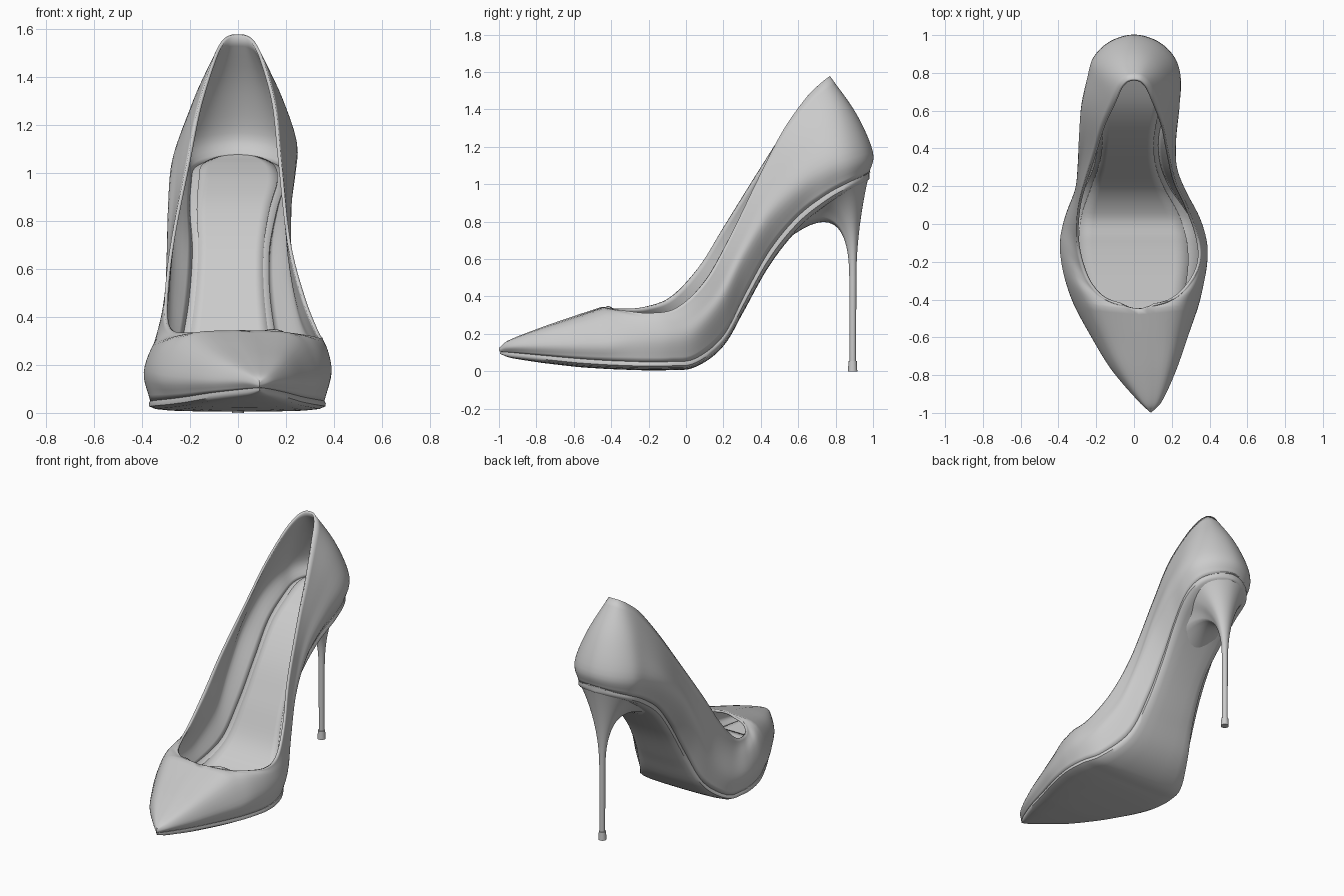
import bpy, bmesh, math
from mathutils import Vector as V

if "Cube" in bpy.data.objects:
    bpy.data.objects.remove(bpy.data.objects["Cube"])

# Rails run from toe (0) to back of heel (16): feather edge, widest line, top edge
BACK_E = [(.205, .75, .945), (.19, .87, 1.01), (.11, .95, 1.045), (0, .98, 1.06)]
BACK_W = [(.248, .77, 1.1), (.215, .88, 1.14), (.125, .965, 1.16), (0, 1, 1.17)]
BACK_T = [(.11, .64, 1.46), (.075, .72, 1.54), (.04, .76, 1.572), (0, .77, 1.578)]
RIDGE = [(.09, -.99, .13), (.085, -.95, .165), (.075, -.8, .225), (.05, -.63, .285), (.02, -.45, .345)]
EDGE_Y = [-.995, -.93, -.77, -.58, -.43, -.31, -.2, -.08, .05, .2, .32, .45, .6]
EDGE_Z = [.105, .1, .085, .068, .058, .053, .05, .052, .068, .19, .42, .65, .83]
WIDE_Y = [-1, -.935, -.77, -.58, -.43, -.31, -.2, -.09, .04, .19, .31, .45, .62]
WIDE_Z = [.115, .13, .14, .15, .16, .17, .17, .17, .2, .36, .6, .83, 1.0]
DROP = [.012, .03, .04, .045, .045, .045, .045, .045, .045, .055, .08, .08, .07, .06, .05, .04, .03]


def flip(pts, s):
    return [V((s * x, y, z)) for x, y, z in pts]


def rail(xs, ys, zs, back, s):
    return [V(p) for p in zip(xs, ys, zs)] + flip(back, s)


def spline(p, t):
    """Catmull-Rom through points; mirrored across x=0 at the heel seam."""
    i = max(0, min(int(t), len(p) - 2))
    f = t - i
    b, c = p[i], p[i + 1]
    a = p[i - 1] if i else 2 * b - c
    if i + 2 < len(p):
        d = p[i + 2]
    elif abs(c.x) < 1e-6:
        d = V((-b.x, b.y, b.z))
    else:
        d = 2 * c - b
    return .5 * (2 * b + (c - a) * f + (2 * a - 5 * b + 4 * c - d) * f * f + (3 * b - a - 3 * c + d) * f ** 3)


SIDES = {
    1: dict(
        edge=rail([.09, .13, .2, .265, .315, .345, .36, .35, .3, .2, .15, .14, .17], EDGE_Y, EDGE_Z, BACK_E, 1),
        wide=rail([.09, .15, .225, .29, .34, .37, .388, .385, .345, .265, .222, .22, .24], WIDE_Y, WIDE_Z, BACK_W, 1),
        top=[V(RIDGE[-1])] + [V(p) for p in [
            (.19, -.41, .337), (.3, -.31, .322), (.35, -.19, .312), (.335, -.05, .34), (.28, .1, .48),
            (.22, .23, .71), (.18, .4, 1.06), (.155, .52, 1.29)]] + flip(BACK_T, 1)),
    -1: dict(
        edge=rail([.09, .035, -.1, -.21, -.285, -.335, -.36, -.365, -.34, -.27, -.22, -.2, -.21], EDGE_Y, EDGE_Z, BACK_E, -1),
        wide=rail([.09, .02, -.12, -.235, -.315, -.36, -.385, -.392, -.365, -.31, -.295, -.29, -.28], WIDE_Y, WIDE_Z, BACK_W, -1),
        top=[V(RIDGE[-1])] + [V(p) for p in [
            (-.12, -.415, .34), (-.215, -.34, .335), (-.275, -.22, .345), (-.305, -.08, .4), (-.3, .07, .56),
            (-.27, .2, .77), (-.21, .38, 1.06), (-.165, .52, 1.28)]] + flip(BACK_T, -1)),
}
RIDGE = [V(p) for p in RIDGE]


def add_grid(bm, rows, reverse=False, loop=False):
    vs = [[bm.verts.new(p) for p in r] for r in rows]
    n = len(rows[0])
    for a, b in zip(vs, vs[1:]):
        for j in range(n if loop else n - 1):
            k = (j + 1) % n
            q = [a[j], b[j], b[k], a[k]]
            bm.faces.new(q[::-1] if reverse else q)
    return vs


def finish(name, bm, thick=0, fix=True):
    bmesh.ops.remove_doubles(bm, verts=bm.verts, dist=1e-4)
    if fix:
        bmesh.ops.recalc_face_normals(bm, faces=bm.faces)
    me = bpy.data.meshes.new(name)
    bm.to_mesh(me)
    bm.free()
    ob = bpy.data.objects.new(name, me)
    bpy.context.collection.objects.link(ob)
    bpy.ops.object.select_all(action='DESELECT')
    ob.select_set(True)
    bpy.context.view_layer.objects.active = ob
    if thick:
        m = ob.modifiers.new("thickness", 'SOLIDIFY')
        m.thickness, m.offset = thick, -1
    bpy.ops.object.shade_smooth_by_angle(angle=math.radians(40))
    return ob


# Upper: both walls meet along the vamp ridge and the heel seam
STEPS = [i / 6 for i in range(97)]
bm = bmesh.new()
for s, d in SIDES.items():
    rows = []
    for u in STEPS:
        e, w = spline(d['edge'], u), spline(d['wide'], u)
        t = spline(RIDGE, u) if u <= 4 else spline(d['top'], u - 4)
        f = max(0, min(1, (u - 4) / 5))
        k, m = .3 + .08 * f, .88 - .38 * f
        c = w.lerp(t, k)
        c.z = w.z + (t.z - w.z) * m
        rows.append([spline([e, w, c, t + V((1e-5, 0, 0))], v / 5) for v in range(16)])
    add_grid(bm, rows, s < 0)
finish("upper", bm, .014, False)


def edges(u):
    return spline(SIDES[-1]['edge'], u), spline(SIDES[1]['edge'], u)


# Outsole: thin closed slab following the feather edge
bm = bmesh.new()
rows = []
for u in STEPS:
    l, r = edges(u)
    i = min(int(u), 15)
    h = DROP[i] + (DROP[i + 1] - DROP[i]) * (u - i)
    row = []
    for a, dz in [(0, 0), (-.008, .25), (-.006, .5), (.03, .75), (.12, .9), (.3, .98), (.5, 1),
                  (.7, .98), (.88, .9), (.97, .75), (1.006, .5), (1.008, .25), (1, 0)]:
        row.append(l.lerp(r, a) - V((0, 0, h * dz)))
    rows.append(row)
add_grid(bm, rows, loop=True)
finish("outsole", bm)


# Insole and its raised sock pad
def footbed(name, u0, u1, width, lift):
    bm = bmesh.new()
    rows = []
    for i in range(81):
        l, r = edges(u0 + (u1 - u0) * i / 80)
        rows.append([l.lerp(r, .5 + width * (j / 8 - .5)) + V((0, 0, lift)) for j in range(9)])
    add_grid(bm, rows, True)
    for f in bm.faces:
        f.normal_update()
        if f.normal.z < 0:
            f.normal_flip()
    finish(name, bm, .012, False)


footbed("insole", .5, 15.95, .97, .014)
footbed("sock_pad", 2.5, 15.6, .8, .022)

# Heel: cup under the heel seat sweeping down to a thin stem
U0, N = 11.4, 24
ring = []
for i in range(N + 1):
    f = i / N
    ring.append((spline(SIDES[1]['edge'], U0 + (16 - U0) * f), -45 + 135 * f))
for i in range(N - 1, -1, -1):
    f = i / N
    ring.append((spline(SIDES[-1]['edge'], U0 + (16 - U0) * f), 225 - 135 * f))
l, r = edges(U0)
for i in range(1, 8):
    ring.append((l.lerp(r, i / 8) - V((0, 0, .05 * math.sin(math.pi * i / 8))), 225 + 90 * i / 8))


def stem(deg, z, rad):
    a = math.radians(deg)
    return V((rad * math.cos(a), .892 + rad * math.sin(a), z))


rows = []
for i in range(21):
    t = i / 20
    row = []
    for p, deg in ring:
        q = stem(deg, .5, .019)
        g = max(0, min(1, (p.y - .5) / .48))
        c = V((q.x * 1.3, q.y, .99 - .23 * g))
        row.append(p * (1 - t) ** 2 + c * 2 * t * (1 - t) + q * t * t)
    rows.append(row)
rows.append([stem(deg, .05, .017) for _, deg in ring])
bm = bmesh.new()
vs = add_grid(bm, rows, loop=True)
bm.faces.new(vs[-1])
finish("heel", bm)

# Heel tip
bm = bmesh.new()
bmesh.ops.create_cone(bm, cap_ends=True, segments=32, radius1=.025, radius2=.022, depth=.055)
bmesh.ops.translate(bm, verts=bm.verts, vec=(0, .891, .0275))
finish("heel_tip", bm)
